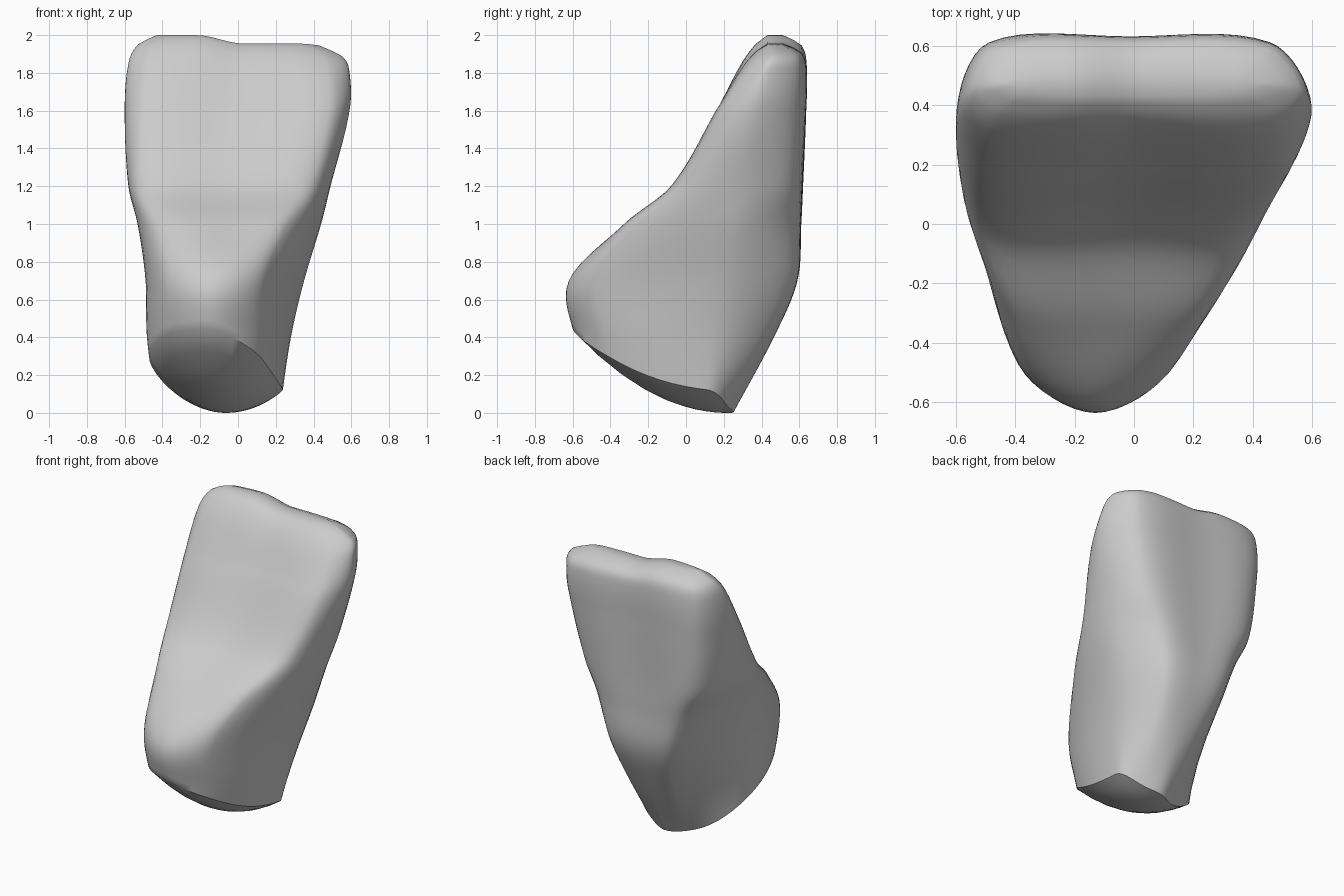
import bpy
import bmesh
from mathutils import Vector

cube = bpy.data.objects.get("Cube")
if cube:
    bpy.data.objects.remove(cube, do_unlink=True)

# Sections by height: left, right, y of widest points (left, right), front, back,
# back corners (left, right), front corners (left, right), front rounding
SECTIONS = {
    0.0: (-.42, .22, 0, .1, -.5, .25, -.15, .13, -.34, .1, .17),
    0.4: (-.475, .28, -.04, .13, -.59, .465, -.2, .17, -.39, .13, .17),
    0.7: (-.485, .35, .02, .18, -.62, .59, -.27, .21, -.39, .14, .15),
    1.0: (-.53, .44, .1, .24, -.325, .605, -.37, .28, -.43, .26, .05),
    1.2: (-.58, .49, .18, .29, -.065, .61, -.46, .36, -.5, .38, .02),
    1.6: (-.60, .59, .33, .37, .18, .625, -.49, .44, -.5, .48, -.005),
    1.85: (-.58, .59, .41, .42, .305, .63, -.48, .46, -.47, .47, 0),
    1.95: (-.53, .55, .46, .46, .37, .605, -.44, .44, -.44, .44, .01),
    2.0: (-.43, .43, .47, .47, .43, .52, -.36, .36, -.36, .36, .01),
}
HEIGHTS = list(SECTIONS)
ROWS = [Vector(row) for row in SECTIONS.values()]
TOP = HEIGHTS[-1]
STEPS = 8      # samples between outline corners
LEVELS = 48    # rings up the body
CORNERS = 8


def hermite(a, b, ta, tb, span, u):
    """Cubic blend from a to b with end slopes ta and tb."""
    v = 1 - u
    return (a * (v * v * (1 + 2 * u)) + b * (u * u * (3 - 2 * u))
            + (ta * (u * v * v) - tb * (u * u * v)) * span)


def slope(knots, values, i):
    lo, hi = max(i - 1, 0), min(i + 1, len(knots) - 1)
    return (values[hi] - values[lo]) / (knots[hi] - knots[lo])


def section(z):
    """Smoothly blended section parameters at a height."""
    z = min(max(z, 0), TOP)
    i = max(k for k in range(len(HEIGHTS) - 1) if HEIGHTS[k] <= z)
    span = HEIGHTS[i + 1] - HEIGHTS[i]
    return hermite(ROWS[i], ROWS[i + 1], slope(HEIGHTS, ROWS, i),
                   slope(HEIGHTS, ROWS, i + 1), span, (z - HEIGHTS[i]) / span)


def outline_point(z, column):
    """Point on the rounded three-sided outline at a height."""
    xl, xr, yl, yr, front, back, bl, br, fl, fr, rounding = section(z)
    corner = back - max(.02, .07 - .03 * z)    # root is rounder at the back
    pts = [Vector(p) for p in (
        ((fl + fr) / 2, front), (fr, front + rounding), (xr, yr), (br, corner),
        ((bl + br) / 2, back), (bl, corner), (xl, yl), (fl, front + rounding))]
    k, s = divmod(column, STEPS)
    a, b, c, d = (pts[(k + n) % CORNERS] for n in (-1, 0, 1, 2))
    ab, bc, cd = (b - a).length, (c - b).length, (d - c).length
    return hermite(b, c, (c - a) / (ab + bc), (d - b) / (bc + cd), bc, s / STEPS)


def underside(p):
    """Height of the bowl-shaped worn base."""
    return .65 * (p.y - .22) ** 2 + 1.3 * (p.x + .06) ** 2


def crest(x, z):
    """Lower the biting edge toward the left side."""
    t = min(max((x + .22) / .25, 0), 1)
    drop = .045 * t * t * (3 - 2 * t) + .12 * max(x - .35, 0)
    return z - drop * max(0, z - 1.6) / .4


bm = bmesh.new()
count = CORNERS * STEPS

# Body columns begin where the outline meets the worn base
starts = []
for j in range(count):
    z = .2
    for _ in range(30):
        z = (z + underside(outline_point(z, j))) / 2
    starts.append(z)

rings = []
for i in range(LEVELS + 1):
    t = i / LEVELS
    t = t + .35 * t * (1 - t)      # closer rings near the biting edge
    ring = []
    for j in range(count):
        z = starts[j] + (TOP - starts[j]) * t
        p = outline_point(z, j)
        ring.append(bm.verts.new((p.x, p.y, crest(p.x, z))))
    rings.append(ring)

# Base closes inward along the bowl
centre = Vector((-.08, .0))
rim = [v.co.xy for v in rings[0]]
for f in (.8, .6, .4, .2):
    inner = [centre.lerp(p, f) for p in rim]
    rings.insert(0, [bm.verts.new((p.x, p.y, underside(p))) for p in inner])

for low, high in zip(rings, rings[1:]):
    for j in range(count):
        k = (j + 1) % count
        bm.faces.new((low[j], low[k], high[k], high[j]))

# Close the middle of the base
hub = bm.verts.new((centre.x, centre.y, underside(centre)))
for j in range(count):
    bm.faces.new((hub, rings[0][(j + 1) % count], rings[0][j]))

# Bridge the narrow biting edge from front to back
top = rings[-1]
half = count // 2
quarter = half // 2
for j in range(half):
    a, b = (quarter + j + 1) % count, (quarter + j) % count
    c, d = (quarter - j) % count, (quarter - j - 1) % count
    corners = list(dict.fromkeys((top[b], top[a], top[d], top[c])))
    if len(corners) > 2:
        bm.faces.new(corners)

bmesh.ops.recalc_face_normals(bm, faces=bm.faces)
mesh = bpy.data.meshes.new("tooth")
bm.to_mesh(mesh)
bm.free()

tooth = bpy.data.objects.new("tooth", mesh)
bpy.context.collection.objects.link(tooth)

# Plain grey surface
grey = bpy.data.materials.new("pale grey")
grey.use_nodes = True
colour = (.6, .6, .6, 1)
grey.diffuse_color = colour
grey.node_tree.nodes["Principled BSDF"].inputs["Base Color"].default_value = colour
mesh.materials.append(grey)

bpy.ops.object.select_all(action='DESELECT')
tooth.select_set(True)
bpy.context.view_layer.objects.active = tooth
bpy.ops.object.shade_smooth_by_angle(angle=.7)
